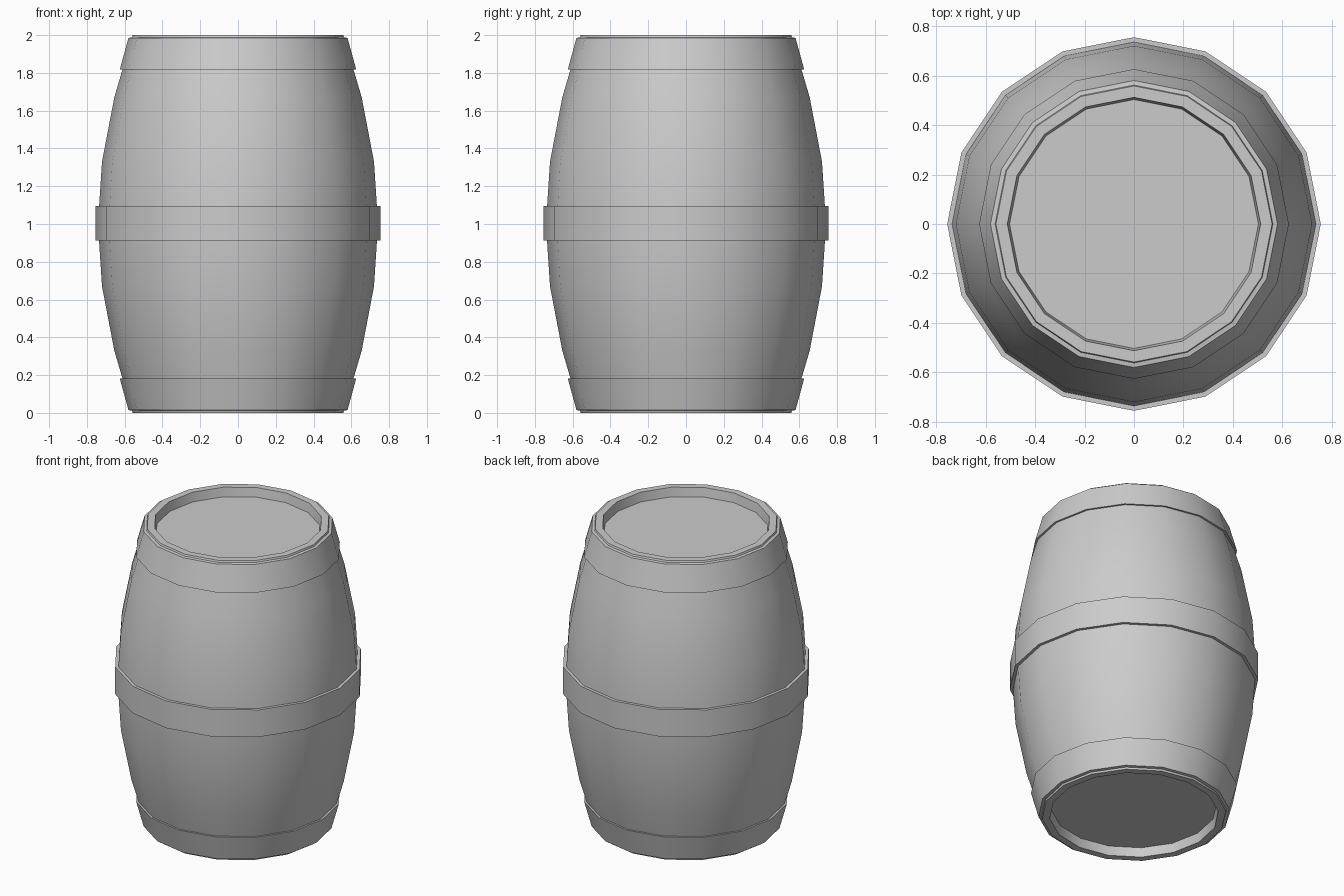
import bpy, bmesh, math

if "Cube" in bpy.data.objects:
    bpy.data.objects.remove(bpy.data.objects["Cube"])

SIDES = 16


def lathe(name, profile, closed=False):
    """Spin an (r, z) profile around z; r = 0 ends become fan tips."""
    bm = bmesh.new()
    rings = []
    for r, z in profile:
        if r == 0:
            rings.append([bm.verts.new((0, 0, z))] * SIDES)
        else:
            rings.append([bm.verts.new((r * math.cos(2 * math.pi * i / SIDES),
                                        r * math.sin(2 * math.pi * i / SIDES), z))
                          for i in range(SIDES)])
    pairs = list(zip(rings, rings[1:]))
    if closed:
        pairs.append((rings[-1], rings[0]))
    for a, b in pairs:
        for i in range(SIDES):
            j = (i + 1) % SIDES
            bm.faces.new(dict.fromkeys((a[i], a[j], b[j], b[i])))
    bmesh.ops.recalc_face_normals(bm, faces=bm.faces)
    mesh = bpy.data.meshes.new(name)
    bm.to_mesh(mesh)
    bm.free()
    obj = bpy.data.objects.new(name, mesh)
    bpy.context.collection.objects.link(obj)
    bpy.ops.object.select_all(action='DESELECT')
    obj.select_set(True)
    bpy.context.view_layer.objects.active = obj
    bpy.ops.object.shade_smooth_by_angle(angle=math.radians(30))
    return obj


# Staves with recessed heads: upper half profile, mirrored about z = 1
upper = [(0.735, 1.1), (0.72, 1.33), (0.655, 1.67), (0.558, 2.0),
         (0.512, 2.0), (0.503, 1.94), (0, 1.94)]
lower = [(r, 2 - z) for r, z in reversed(upper)]
lathe("barrel_body", lower + [(0.74, 1.0)] + upper)

# Middle hoop
lathe("middle_hoop", [(0.72, 0.913), (0.755, 0.913), (0.755, 1.094), (0.72, 1.094)], True)

# Tapered end hoops
end = [(0.595, 1.82), (0.626, 1.817), (0.58, 1.985), (0.55, 1.99)]
lathe("top_hoop", end, True)
lathe("bottom_hoop", [(r, 2 - z) for r, z in end], True)
